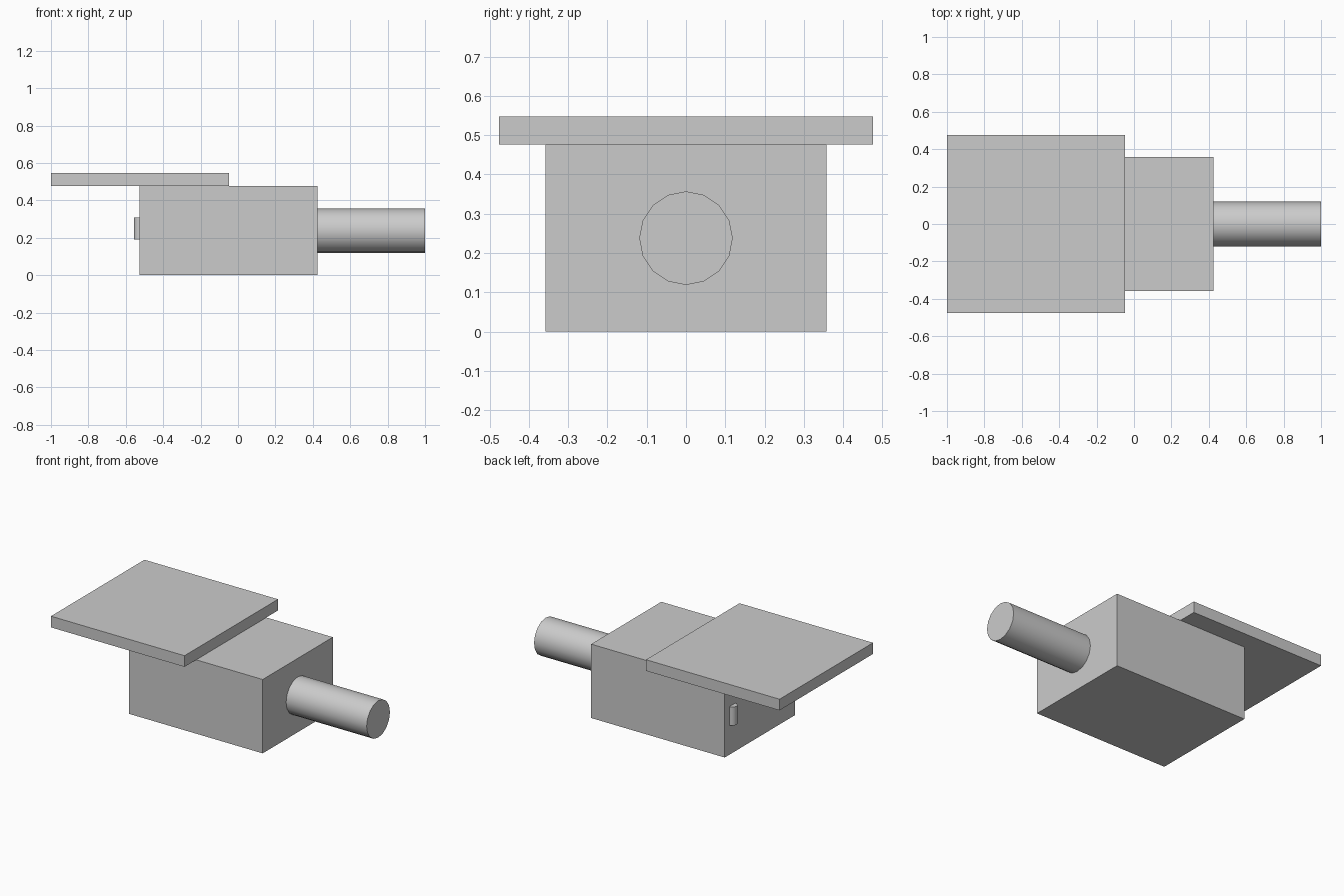
import bpy
from math import pi

cube = bpy.data.objects.get("Cube")
if cube:
    bpy.data.objects.remove(cube, do_unlink=True)

# One plain grey for every part
grey = bpy.data.materials.new("plain_grey")
grey.use_nodes = True
colour = (0.6, 0.6, 0.6, 1)
grey.diffuse_color = colour
grey.node_tree.nodes["Principled BSDF"].inputs["Base Color"].default_value = colour


def finish(name):
    part = bpy.context.object
    part.name = name
    part.data.materials.append(grey)
    return part


def box(name, centre, size):
    bpy.ops.mesh.primitive_cube_add(size=1, location=centre)
    part = finish(name)
    part.scale = size
    bpy.ops.object.transform_apply(location=False, rotation=False, scale=True)


def cylinder(name, centre, radius, length, tilt=0):
    bpy.ops.mesh.primitive_cylinder_add(
        vertices=16, radius=radius, depth=length, location=centre, rotation=(0, tilt, 0))
    finish(name)
    bpy.ops.object.shade_smooth_by_angle(angle=pi / 6)


# Main block with the wide plate overhanging its -x end
box("body", (-0.05, 0, 0.238), (0.952, 0.714, 0.476))
box("top_plate", (-0.524, 0, 0.512), (0.952, 0.952, 0.072))

# Round pipe leaving the +x end
cylinder("pipe", (0.712, 0, 0.238), 0.119, 0.576, tilt=pi / 2)

# Small upright handle half sunk into the -x end
cylinder("handle", (-0.526, 0.28, 0.25), 0.03, 0.119)
